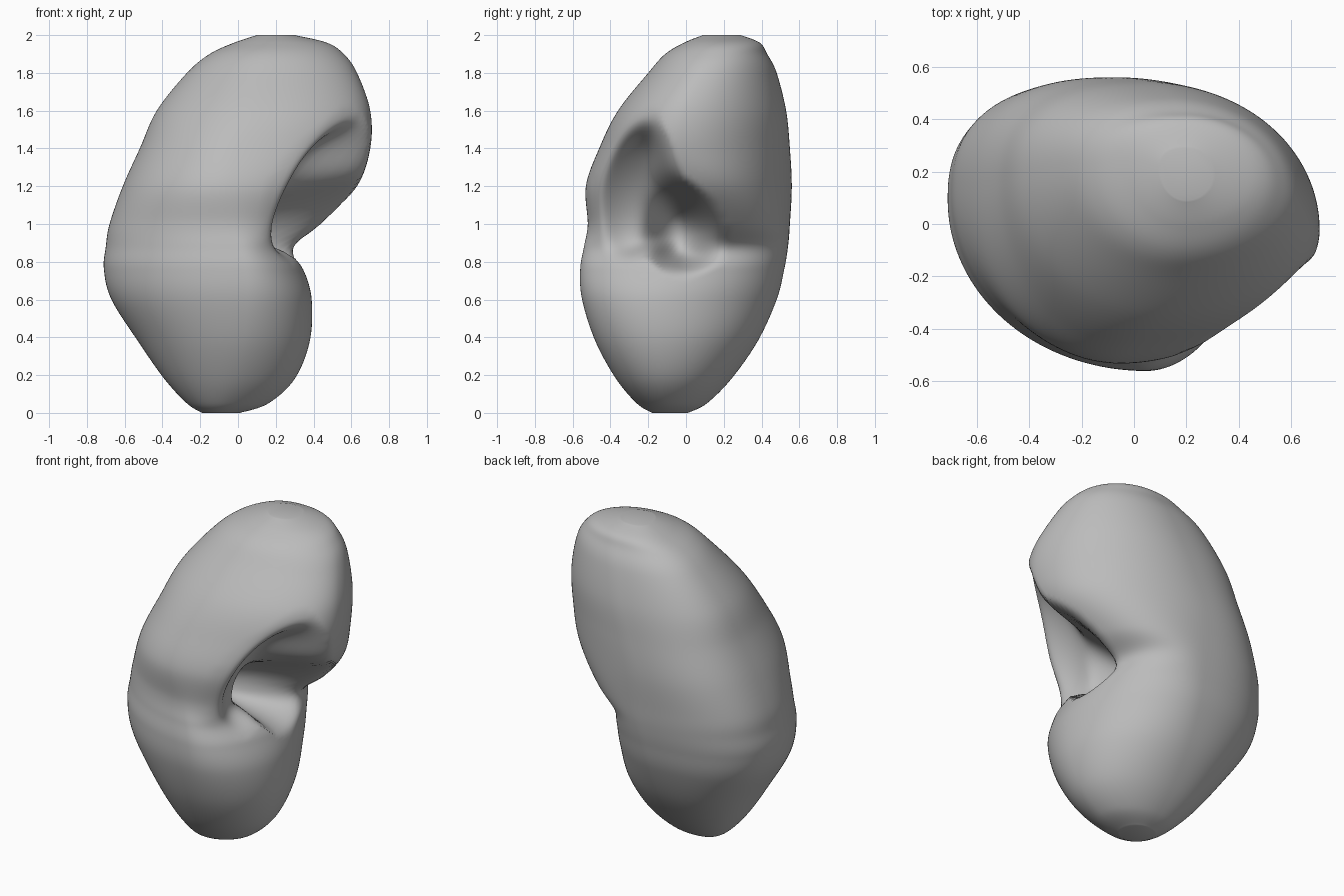
import bpy, bmesh, math
from mathutils import Matrix, Euler, Vector

if "Cube" in bpy.data.objects:
    bpy.data.objects.remove(bpy.data.objects["Cube"])

# Plain grey material
grey = bpy.data.materials.new("grey")
grey.use_nodes = True
GREY = (0.5, 0.5, 0.5, 1)
grey.diffuse_color = GREY
bsdf = grey.node_tree.nodes["Principled BSDF"]
bsdf.inputs["Base Color"].default_value = GREY
bsdf.inputs["Roughness"].default_value = 0.6

# Sections: z, x min, x max, y min, y max, x of the front-most point,
# x of the back-most point, y of the inner edge, fullness of the inner back
SECTIONS = [
    (0.00, -0.19, 0.01, -0.18, 0.01, -0.08, -0.09, -0.09, 2.0),
    (0.05, -0.27, 0.16, -0.26, 0.11, -0.06, -0.09, -0.10, 2.0),
    (0.18, -0.39, 0.30, -0.37, 0.24, -0.01, -0.09, -0.11, 2.0),
    (0.38, -0.53, 0.38, -0.48, 0.38, 0.03, -0.09, -0.12, 2.0),
    (0.60, -0.67, 0.39, -0.55, 0.48, 0.05, -0.09, -0.12, 2.0),
    (0.76, -0.71, 0.35, -0.56, 0.52, 0.04, -0.09, -0.06, 2.2),
    (0.88, -0.70, 0.31, -0.54, 0.54, 0.01, -0.09, 0.03, 2.5),
    (1.00, -0.68, 0.45, -0.52, 0.55, -0.03, -0.09, 0.10, 2.3),
    (1.20, -0.61, 0.63, -0.53, 0.56, -0.05, -0.07, 0.06, 2.0),
    (1.40, -0.52, 0.70, -0.46, 0.55, 0.00, 0.00, -0.02, 2.0),
    (1.60, -0.43, 0.70, -0.36, 0.53, 0.10, 0.08, 0.00, 2.0),
    (1.80, -0.27, 0.63, -0.20, 0.48, 0.15, 0.14, 0.10, 2.0),
    (1.90, -0.15, 0.56, -0.11, 0.43, 0.18, 0.18, 0.15, 2.0),
    (1.96, -0.02, 0.47, -0.01, 0.39, 0.20, 0.20, 0.18, 2.0),
    (2.00, 0.10, 0.30, 0.09, 0.29, 0.20, 0.20, 0.19, 2.0),
]
OUTER_BACK_FULLNESS = 2.5
# Hollows, as ellipsoids: centre, radii, tilt in degrees
HOLLOWS = [
    ((0.54, -0.07, 1.00), (0.46, 0.17, 0.30), (40, 0, 0)),    # slanted opening
    ((0.44, -0.30, 1.18), (0.41, 0.28, 0.20), (20, -50, 0)),  # front notch
    ((0.14, -0.04, 0.93), (0.26, 0.15, 0.21), (10, 0, 0)),    # inner chamber
]
SIDES = 144
STEPS = 9


def smooth_sections():
    """Run a smooth curve through the sections."""
    rows = [Vector(s) for s in SECTIONS]
    rows = [rows[0]] + rows + [rows[-1]]
    for a, b, c, d in zip(rows, rows[1:], rows[2:], rows[3:]):
        for k in range(STEPS):
            t = k / STEPS
            yield (b + (c - a) * (0.5 * t)
                   + (a * 2 - b * 5 + c * 4 - d) * (0.5 * t * t)
                   + (b * 3 - a - c * 3 + d) * (0.5 * t ** 3))
    yield rows[-1]


def ring_point(section, angle):
    """Closed section made of four rounded quarters."""
    z, x0, x1, y0, y1, cx_front, cx_back, y_inner, inner_fullness = section
    c, s = math.cos(angle), math.sin(angle)
    inner, back = c >= 0, s >= 0
    cx = cx_back if back else cx_front
    cy = y_inner if inner else (y0 + y1) / 2 + 0.1 * (y1 - y0)
    fullness = 2.0
    if back:
        fullness = inner_fullness if inner else OUTER_BACK_FULLNESS
    x = cx + abs(c) ** (2 / fullness) * ((x1 if inner else x0) - cx)
    y = cy + abs(s) ** (2 / fullness) * ((y1 if back else y0) - cy)
    return (x, y, z)


def carve(bm, centre, radii, tilt):
    """Push the surface inward along x onto the far wall of an ellipsoid."""
    rot = Euler([math.radians(a) for a in tilt]).to_matrix().to_4x4()
    inv = (Matrix.Translation(centre) @ rot @ Matrix.Diagonal((*radii, 1))).inverted()
    d = inv.to_3x3() @ Vector((-1, 0, 0))
    carved = set()
    for v in bm.verts:
        p = inv @ v.co
        if p.length < 1:
            half, size = p.dot(d), d.length_squared
            v.co.x -= (-half + math.sqrt(half * half - size * (p.length_squared - 1))) / size
            carved.add(v)
    return carved


# Body lofted through the sections
bm = bmesh.new()
rings = [[bm.verts.new(ring_point(s, 2 * math.pi * i / SIDES)) for i in range(SIDES)]
         for s in smooth_sections()]
for low, high in zip(rings, rings[1:]):
    for i in range(SIDES):
        j = (i + 1) % SIDES
        bm.faces.new((low[i], low[j], high[j], high[i]))
bm.faces.new(rings[0][::-1])
bm.faces.new(rings[-1])

# Carve the hollows, then soften them and their rims
soft = set()
for hollow in HOLLOWS:
    soft |= carve(bm, *hollow)
for _ in range(4):
    soft |= {e.other_vert(v) for v in soft for e in v.link_edges}
for _ in range(14):
    bmesh.ops.smooth_vert(bm, verts=list(soft), factor=0.5,
                          use_axis_x=True, use_axis_y=True, use_axis_z=True)

mesh = bpy.data.meshes.new("kidney_body")
bm.to_mesh(mesh)
bm.free()
mesh.materials.append(grey)
body = bpy.data.objects.new("kidney_body", mesh)
bpy.context.collection.objects.link(body)

# Smooth shading with sharp creases kept
bpy.context.view_layer.objects.active = body
body.select_set(True)
bpy.ops.object.shade_smooth_by_angle(angle=math.radians(40))
